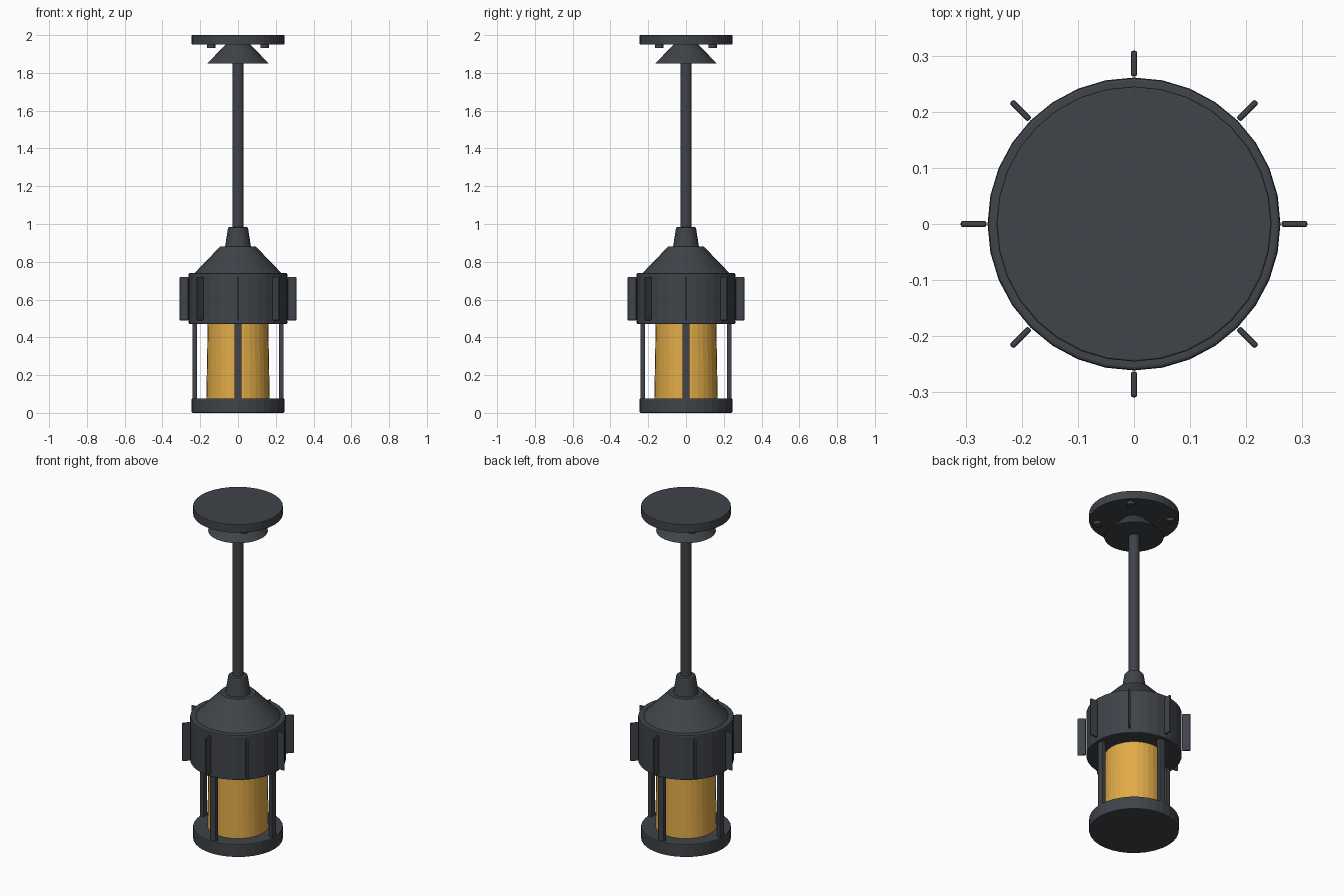
import bpy, math

if "Cube" in bpy.data.objects:
    bpy.data.objects.remove(bpy.data.objects["Cube"])

def material(name, rgb):
    m = bpy.data.materials.new(name)
    m.diffuse_color = (*rgb, 1)
    m.use_nodes = True
    m.node_tree.nodes["Principled BSDF"].inputs["Base Color"].default_value = m.diffuse_color
    return m

METAL = material("dark_metal", (0.05, 0.056, 0.066))
AMBER = material("amber_glass", (0.75, 0.41, 0.065))

def finish(name, mat, bevel=0.0):
    ob = bpy.context.object
    ob.name = name
    ob.data.materials.append(mat)
    if bevel:
        b = ob.modifiers.new("bevel", 'BEVEL')
        b.width = bevel
        b.segments = 2
        b.limit_method = 'ANGLE'
        b.angle_limit = math.radians(40)
    return ob

def frustum(name, r0, r1, z0, z1, mat=METAL, sides=32, xy=(0, 0), bevel=0.0):
    bpy.ops.mesh.primitive_cone_add(vertices=sides, radius1=r0, radius2=r1, depth=z1 - z0,
                                    location=(*xy, (z0 + z1) / 2))
    return finish(name, mat, bevel)

def radial_box(name, r0, r1, width, z0, z1, angle, bevel):
    r = (r0 + r1) / 2
    bpy.ops.mesh.primitive_cube_add(size=1, rotation=(0, 0, angle), location=(
        r * math.cos(angle), r * math.sin(angle), (z0 + z1) / 2))
    bpy.context.object.scale = (r1 - r0, width, z1 - z0)
    bpy.ops.object.transform_apply(location=False, rotation=False, scale=True)
    return finish(name, METAL, bevel)

# Ceiling mount and stem
frustum("ceiling_plate", 0.245, 0.245, 1.95, 2.0, bevel=0.003)
frustum("canopy_cone", 0.163, 0.06, 1.85, 1.955)
frustum("stem", 0.03, 0.03, 0.97, 1.87, sides=24)
for i in range(4):
    a = math.pi / 4 + i * math.pi / 2
    frustum(f"mount_screw_{i+1}", 0.022, 0.022, 1.932, 1.955, sides=12,
            xy=(0.2 * math.cos(a), 0.2 * math.sin(a)))

# Lamp head
frustum("stem_collar", 0.07, 0.052, 0.87, 0.985, sides=24, bevel=0.008)
frustum("roof_cone", 0.235, 0.095, 0.735, 0.88)
frustum("housing", 0.261, 0.261, 0.47, 0.74, bevel=0.006)
for i in range(8):
    radial_box(f"cooling_fin_{i+1}", 0.263, 0.309, 0.011, 0.49, 0.72, i * math.pi / 4, 0.004)

# Glass, guard bars and base
frustum("glass", 0.168, 0.16, 0.06, 0.49, mat=AMBER)
for i in range(4):
    radial_box(f"guard_bar_{i+1}", 0.216, 0.241, 0.038, 0.06, 0.49, i * math.pi / 2, 0.004)
frustum("base", 0.245, 0.245, 0.0, 0.077, bevel=0.005)
